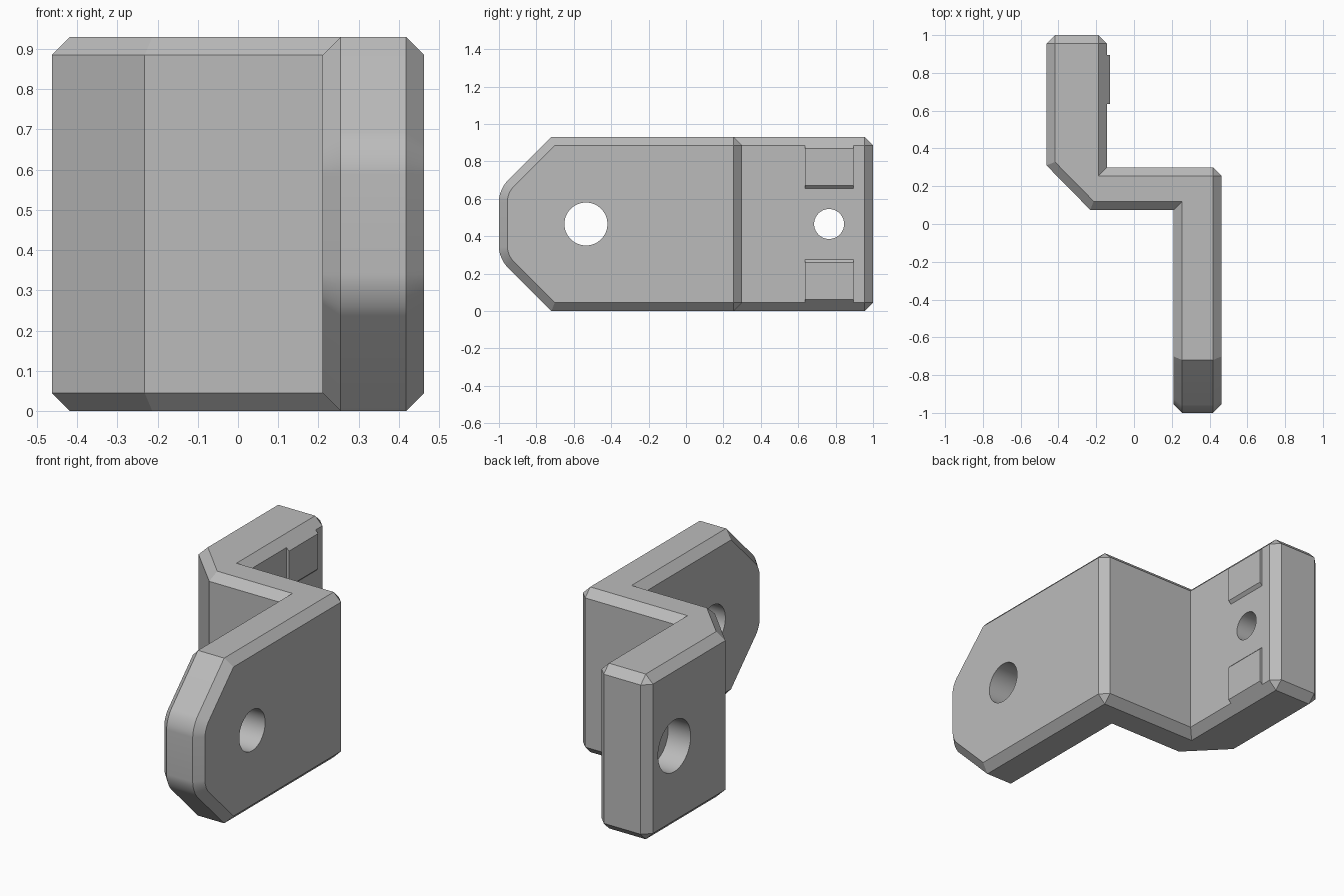
import bpy, bmesh
from math import pi
from mathutils import Vector, Matrix

if "Cube" in bpy.data.objects:
    bpy.data.objects.remove(bpy.data.objects["Cube"], do_unlink=True)

HEIGHT = 0.93
MID = HEIGHT / 2
CHAMFER = 0.045

grey = bpy.data.materials.new("plain grey")
grey.use_nodes = True
grey.diffuse_color = (0.5, 0.5, 0.5, 1)
grey.node_tree.nodes["Principled BSDF"].inputs["Base Color"].default_value = (0.5, 0.5, 0.5, 1)


def make_object(name, bm):
    bmesh.ops.recalc_face_normals(bm, faces=bm.faces)
    mesh = bpy.data.meshes.new(name)
    bm.to_mesh(mesh)
    bm.free()
    mesh.materials.append(grey)
    obj = bpy.data.objects.new(name, mesh)
    bpy.context.collection.objects.link(obj)
    return obj


def prism(points, direction):
    """Extrude a closed loop of 3D points along a direction."""
    bm = bmesh.new()
    base = bm.faces.new([bm.verts.new(p) for p in points])
    ext = bmesh.ops.extrude_face_region(bm, geom=[base])
    moved = [v for v in ext["geom"] if isinstance(v, bmesh.types.BMVert)]
    bmesh.ops.translate(bm, verts=moved, vec=direction)
    bmesh.ops.recalc_face_normals(bm, faces=bm.faces)
    return bm


def drill(target, name, y, radius, x_min, x_max):
    """Cut a round hole along x at mid height."""
    bm = bmesh.new()
    place = Matrix.Translation(((x_min + x_max) / 2, y, MID)) @ Matrix.Rotation(pi / 2, 4, 'Y')
    bmesh.ops.create_cone(bm, cap_ends=True, segments=64, radius1=radius,
                          radius2=radius, depth=x_max - x_min, matrix=place)
    cutter = make_object(name, bm)
    cutter.hide_render = True
    mod = target.modifiers.new(name, 'BOOLEAN')
    mod.operation = 'DIFFERENCE'
    mod.solver = 'EXACT'
    mod.object = cutter
    bpy.context.view_layer.objects.active = target
    bpy.ops.object.modifier_apply(modifier=name)
    bpy.data.objects.remove(cutter, do_unlink=True)


# Stepped bracket: plan outline raised to full height
plan = [(0.21, -1), (0.463, -1), (0.463, 0.3), (-0.143, 0.3), (-0.143, 1),
        (-0.463, 1), (-0.463, 0.31), (-0.232, 0.075), (0.21, 0.075)]
bm = prism([(x, y, 0) for x, y in plan], (0, 0, HEIGHT))

# Clip the front tongue's upper and lower corners
for side in (1, -1):
    corner = Vector((0, -0.72, MID + side * MID))
    bmesh.ops.bisect_plane(bm, geom=bm.verts[:] + bm.edges[:] + bm.faces[:],
                           plane_co=corner, plane_no=(0, -1, side), clear_outer=True)
    bmesh.ops.holes_fill(bm, edges=[e for e in bm.edges if e.is_boundary])
bmesh.ops.recalc_face_normals(bm, faces=bm.faces)

# Round the tongue's blunt tip
tip = [e for e in bm.edges if all(v.co.y < -0.99 for v in e.verts)
       and abs(e.verts[0].co.x - e.verts[1].co.x) > 0.1]
bmesh.ops.bevel(bm, geom=tip, offset=0.06, offset_type='OFFSET', segments=8,
                profile=0.5, affect='EDGES')

# Chamfer every outward right-angled edge
sharp = [e for e in bm.edges if e.calc_face_angle_signed(0) > 1.2]
bmesh.ops.bevel(bm, geom=sharp, offset=CHAMFER, offset_type='OFFSET', segments=1,
                profile=0.5, affect='EDGES')
bracket = make_object("bracket", bm)

# Pivot hole, bolt hole and counterbore
drill(bracket, "pivot_hole", -0.535, 0.115, 0.1, 0.6)
drill(bracket, "bolt_hole", 0.765, 0.08, -0.6, 0)
drill(bracket, "bolt_counterbore", 0.765, 0.145, -0.6, -0.323)

# Raised locating pads above and below the bolt hole
FACE, OUT = -0.143, 0.016
pads = []
for name, side in (("upper_pad", 1), ("lower_pad", -1)):
    near, far = MID + side * 0.19, MID + side * (MID - CHAMFER)
    section = [(FACE - OUT, near - side * OUT), (FACE - OUT, far), (FACE, far),
               (FACE + OUT, far - side * OUT), (FACE + OUT, near + side * OUT),
               (FACE, near), (FACE - OUT, near)]
    section = section[1:]
    pads.append(make_object(name, prism([(x, 0.635, z) for x, z in section], (0, 0.26, 0))))

# Smooth the curved walls, keep flat faces crisp
bpy.ops.object.select_all(action='DESELECT')
for obj in [bracket] + pads:
    obj.select_set(True)
    bpy.context.view_layer.objects.active = obj
bpy.ops.object.shade_smooth_by_angle(angle=pi / 6)
